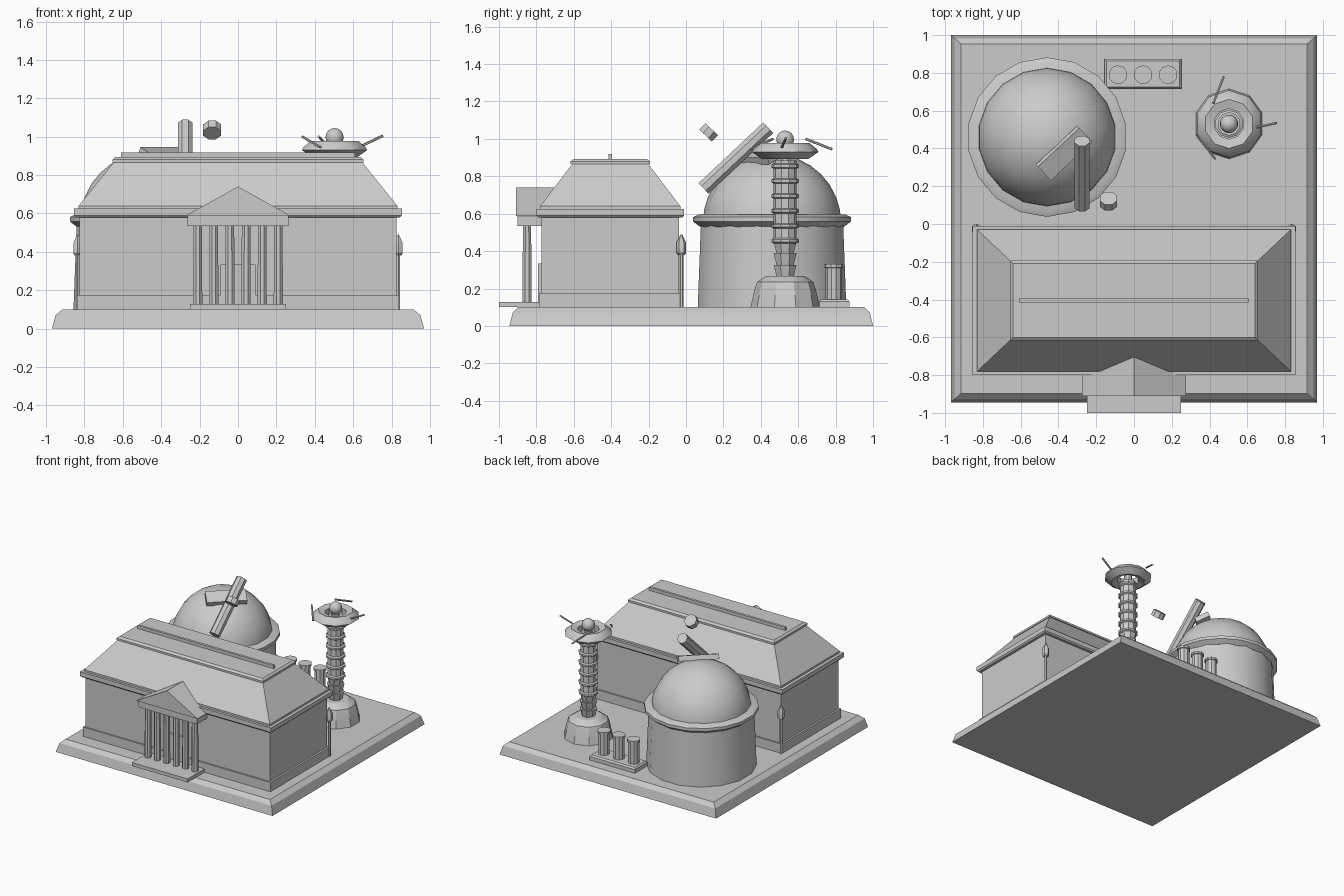
import bpy, bmesh, math
from mathutils import Vector, Matrix

if "Cube" in bpy.data.objects:
    bpy.data.objects.remove(bpy.data.objects["Cube"])

STONE = bpy.data.materials.new("light_grey")
STONE.diffuse_color = (0.6, 0.6, 0.6, 1)
STONE.use_nodes = True
STONE.node_tree.nodes["Principled BSDF"].inputs["Base Color"].default_value = STONE.diffuse_color


def loft(name, rings, closed=False, smooth=30):
    """Skin a list of equal point rings; cap the ends unless the loft closes on itself."""
    bm = bmesh.new()
    vr = [[bm.verts.new(p) for p in ring] for ring in rings]
    n = len(vr[0])
    pairs = list(zip(vr, vr[1:])) + ([(vr[-1], vr[0])] if closed else [])
    for a, b in pairs:
        for i in range(n):
            j = (i + 1) % n
            bm.faces.new((a[i], a[j], b[j], b[i]))
    if not closed:
        bm.faces.new(vr[0][::-1])
        bm.faces.new(vr[-1])
    bmesh.ops.recalc_face_normals(bm, faces=bm.faces)
    me = bpy.data.meshes.new(name)
    bm.to_mesh(me)
    bm.free()
    me.materials.append(STONE)
    me.shade_smooth()
    me.set_sharp_from_angle(angle=math.radians(smooth))
    ob = bpy.data.objects.new(name, me)
    bpy.context.collection.objects.link(ob)
    return ob


def tiers(name, cx, cy, levels):
    """Stack of rectangles: (half x, half y, z)."""
    return loft(name, [[(cx + sx * hx, cy + sy * hy, z)
                        for sx, sy in ((-1, -1), (1, -1), (1, 1), (-1, 1))]
                       for hx, hy, z in levels], smooth=20)


def box(name, x0, x1, y0, y1, z0, z1):
    hx, hy = (x1 - x0) / 2, (y1 - y0) / 2
    return tiers(name, (x0 + x1) / 2, (y0 + y1) / 2, [(hx, hy, z0), (hx, hy, z1)])


def lathe(name, cx, cy, profile, n, closed=False, phase=0.5):
    """Turned part from (radius, z) pairs."""
    ang = [2 * math.pi * (i + phase) / n for i in range(n)]
    return loft(name, [[(cx + r * math.cos(a), cy + r * math.sin(a), z) for a in ang]
                       for r, z in profile], closed)


def rod(name, p, q, r, n=8):
    """Straight cylinder between two points."""
    p, q = Vector(p), Vector(q)
    rot = (q - p).to_track_quat('Z', 'Y')
    off = [rot @ Vector((r * math.cos(a), r * math.sin(a), 0))
           for a in (2 * math.pi * (i + 0.5) / n for i in range(n))]
    return loft(name, [[p + o for o in off], [q + o for o in off]])


# Ground slab
tiers("base_slab", 0, 0.028, [(0.97, 0.972, 0), (0.95, 0.955, 0.07), (0.915, 0.925, 0.10)])

# Main hall
HY = -0.405
tiers("hall_plinth", 0, HY, [(0.84, 0.38, 0.10), (0.84, 0.38, 0.175)])
tiers("hall_walls", 0, HY, [(0.825, 0.367, 0.17), (0.825, 0.367, 0.60)])
tiers("hall_cornice", 0, HY, [(0.845, 0.385, 0.58), (0.855, 0.395, 0.59), (0.855, 0.395, 0.625)])
tiers("hall_roof", 0, HY, [(0.83, 0.375, 0.62), (0.83, 0.375, 0.64), (0.645, 0.2, 0.87)])
tiers("roof_cap", 0, HY, [(0.655, 0.212, 0.865), (0.655, 0.212, 0.88), (0.64, 0.195, 0.893)])
box("roof_ridge", -0.61, 0.61, HY - 0.01, HY + 0.01, 0.885, 0.918)
box("front_door", -0.09, 0.09, -0.79, -0.76, 0.10, 0.335)

# Portico
box("portico_step", -0.25, 0.25, -1.0, -0.77, 0.10, 0.128)
for i in range(6):
    x = -0.21 + 0.084 * i
    lathe("portico_column", x, -0.85, [(0.026, 0.125), (0.024, 0.54)], 8)
box("portico_beam", -0.262, 0.262, -0.90, -0.76, 0.535, 0.59)
loft("portico_pediment", [[(-0.275, y, 0.587), (0.275, y, 0.587), (0, y, 0.74)]
                          for y in (-0.91, -0.69)])

# Lamps on the rear corners of the hall
for s in (-1, 1):
    lathe("lamp_post", s * 0.835, -0.025, [(0.011, 0.10), (0.011, 0.39)], 6)
    lathe("lamp_head", s * 0.835, -0.025,
          [(0.018, 0.38), (0.026, 0.39), (0.026, 0.445), (0.004, 0.49)], 6)

# Observatory
DX, DY, DR, DZ = -0.46, 0.46, 0.37, 0.55
lathe("observatory_drum", DX, DY, [(0.405, 0.10), (0.388, 0.54)], 16)
lathe("observatory_ring", DX, DY, [(0.385, 0.53), (0.422, 0.558), (0.422, 0.582), (0.39, 0.597)], 18)
dome = [(DR, DZ)] + [(DR * math.cos(a), DZ + DR * math.sin(a))
                     for a in (math.radians(d) for d in (11, 22, 34, 45, 56, 68, 79, 89))]
lathe("observatory_dome", DX, DY, dome, 18)

# Shutter plate lying on the dome
shutter = tiers("dome_shutter", 0, 0, [(0.15, 0.055, -0.02), (0.15, 0.055, 0.02)])
shutter.matrix_world = (Matrix.Translation((-0.37, 0.375, 0.905))
                        @ Matrix.Rotation(math.radians(43), 4, 'Z')
                        @ Matrix.Rotation(math.radians(24), 4, 'X'))

# Telescope and its separate eyepiece
rod("telescope_tube", (-0.275, 0.094, 0.735), (-0.275, 0.44, 1.06), 0.042)
rod("telescope_lens", (-0.135, 0.105, 1.018), (-0.135, 0.137, 1.052), 0.05)

# Signal tower
TX, TY = 0.503, 0.53
lathe("tower_foot", TX, TY, [(0.185, 0.10), (0.165, 0.19), (0.15, 0.235), (0.10, 0.268)], 10)
for i in range(3):
    z = 0.265 + 0.062 * i
    lathe("tower_cup", TX, TY, [(0.05, z), (0.066, z + 0.062)], 8)
lathe("tower_shaft", TX, TY, [(0.062, 0.44), (0.062, 0.885)], 10)
for i in range(6):
    z = 0.455 + 0.08 * i
    lathe("tower_band", TX, TY, [(0.062, z - 0.014), (0.074, z - 0.007),
                                 (0.074, z + 0.007), (0.062, z + 0.014)], 10)
lathe("tower_halo", TX, TY, [(0.125, 0.893), (0.178, 0.93), (0.17, 0.945), (0.13, 0.978),
                             (0.08, 0.965), (0.08, 0.91)], 10, closed=True)
lathe("beacon_stem", TX, TY, [(0.03, 0.88), (0.03, 0.97)], 8)
lathe("beacon_ball", TX, TY, [(0.049 * math.cos(a), 0.996 + 0.049 * math.sin(a))
                              for a in (math.radians(d) for d in range(-88, 89, 22))], 12)
for p, q in (((0.64, 0.51, 0.95), (0.755, 0.535, 1.005)),
             ((0.42, 0.64, 1.0), (0.475, 0.78, 0.945)),
             ((0.335, 0.465, 1.0), (0.43, 0.345, 0.945))):
    rod("tower_antenna", p, q, 0.007, 6)

# Storage tanks
tiers("tank_plinth", 0.048, 0.794, [(0.203, 0.08, 0.10), (0.203, 0.08, 0.13), (0.193, 0.07, 0.142)])
for x in (-0.085, 0.048, 0.181):
    lathe("tank", x, 0.79, [(0.043, 0.13), (0.043, 0.31), (0.05, 0.313), (0.05, 0.33)], 10)
